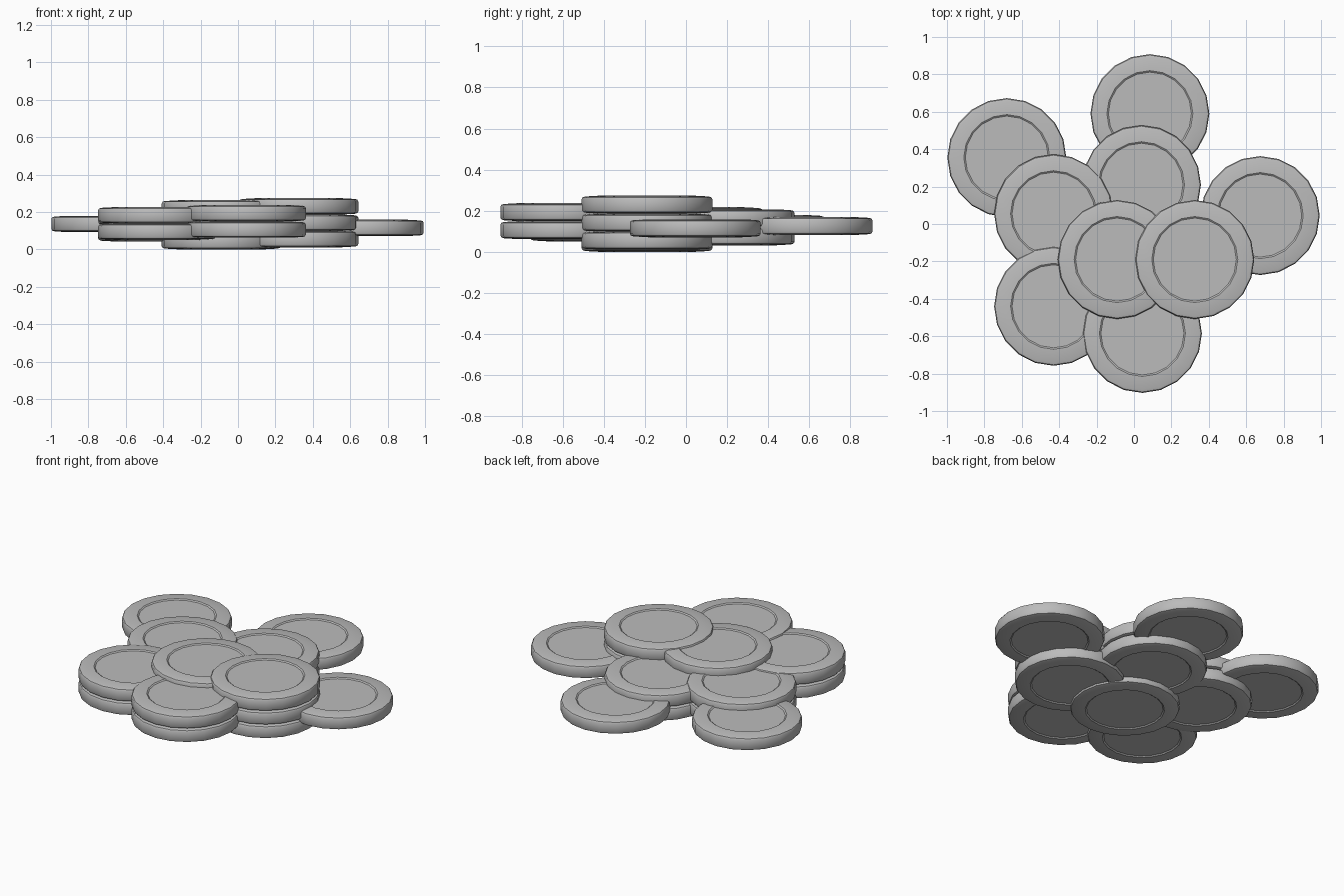
import bpy
import bmesh
from math import pi

cube = bpy.data.objects.get("Cube")
if cube:
    bpy.data.objects.remove(cube, do_unlink=True)

SIDES = 20
THICK = 0.0875
HALF = THICK / 2

# One flat grey metal for every disc
metal = bpy.data.materials.new("grey_metal")
metal.use_nodes = True
grey = (0.5, 0.5, 0.5, 1)
metal.diffuse_color = grey
metal.node_tree.nodes["Principled BSDF"].inputs["Base Color"].default_value = grey

# Upper half of the disc section: rounded edge, sloping rim, sunken face
UPPER = [(0.318, HALF - 0.017), (0.313, HALF - 0.008), (0.30, HALF - 0.004),
         (0.23, HALF), (0.222, HALF - 0.006)]
PROFILE = [(r, -z) for r, z in reversed(UPPER)] + UPPER


def coin_mesh():
    """Spin the section around z and cap both sunken faces."""
    bm = bmesh.new()
    verts = [bm.verts.new((r, 0, z)) for r, z in PROFILE]
    edges = [bm.edges.new(pair) for pair in zip(verts, verts[1:])]
    bmesh.ops.spin(bm, geom=verts + edges, cent=(0, 0, 0), axis=(0, 0, 1),
                   angle=2 * pi, steps=SIDES, use_duplicate=False)
    bmesh.ops.remove_doubles(bm, verts=bm.verts, dist=0.0005)
    bmesh.ops.holes_fill(bm, edges=[e for e in bm.edges if e.is_boundary], sides=0)
    bmesh.ops.recalc_face_normals(bm, faces=bm.faces)
    mesh = bpy.data.meshes.new("coin")
    bm.to_mesh(mesh)
    bm.free()
    mesh.materials.append(metal)
    return mesh


# Stacks: name, x, y, underside height, number of coins
STACKS = [
    ("centre_left", -0.09, -0.19, 0.0, 3),
    ("centre_right", 0.325, -0.19, 0.011, 3),
    ("back_middle", 0.04, 0.21, 0.032, 2),
    ("left_middle", -0.43, 0.055, 0.042, 2),
    ("left_front", -0.43, -0.44, 0.051, 2),
    ("front_middle", 0.045, -0.585, 0.062, 2),
    ("loose_right", 0.675, 0.045, 0.071, 1),
    ("loose_back", 0.085, 0.59, 0.082, 1),
    ("loose_left", -0.68, 0.355, 0.092, 1),
]

mesh = coin_mesh()
coins = []
for name, x, y, base, count in STACKS:
    for level in range(count):
        coin = bpy.data.objects.new(f"{name}_coin_{level + 1}", mesh)
        coin.location = (x, y, base + HALF + level * THICK)
        bpy.context.collection.objects.link(coin)
        coins.append(coin)

# Smooth edge with crisp sunken faces
bpy.ops.object.select_all(action='DESELECT')
coins[0].select_set(True)
bpy.context.view_layer.objects.active = coins[0]
bpy.ops.object.shade_smooth_by_angle(angle=pi / 5)
for coin in coins[1:]:
    coin.data = coins[0].data
